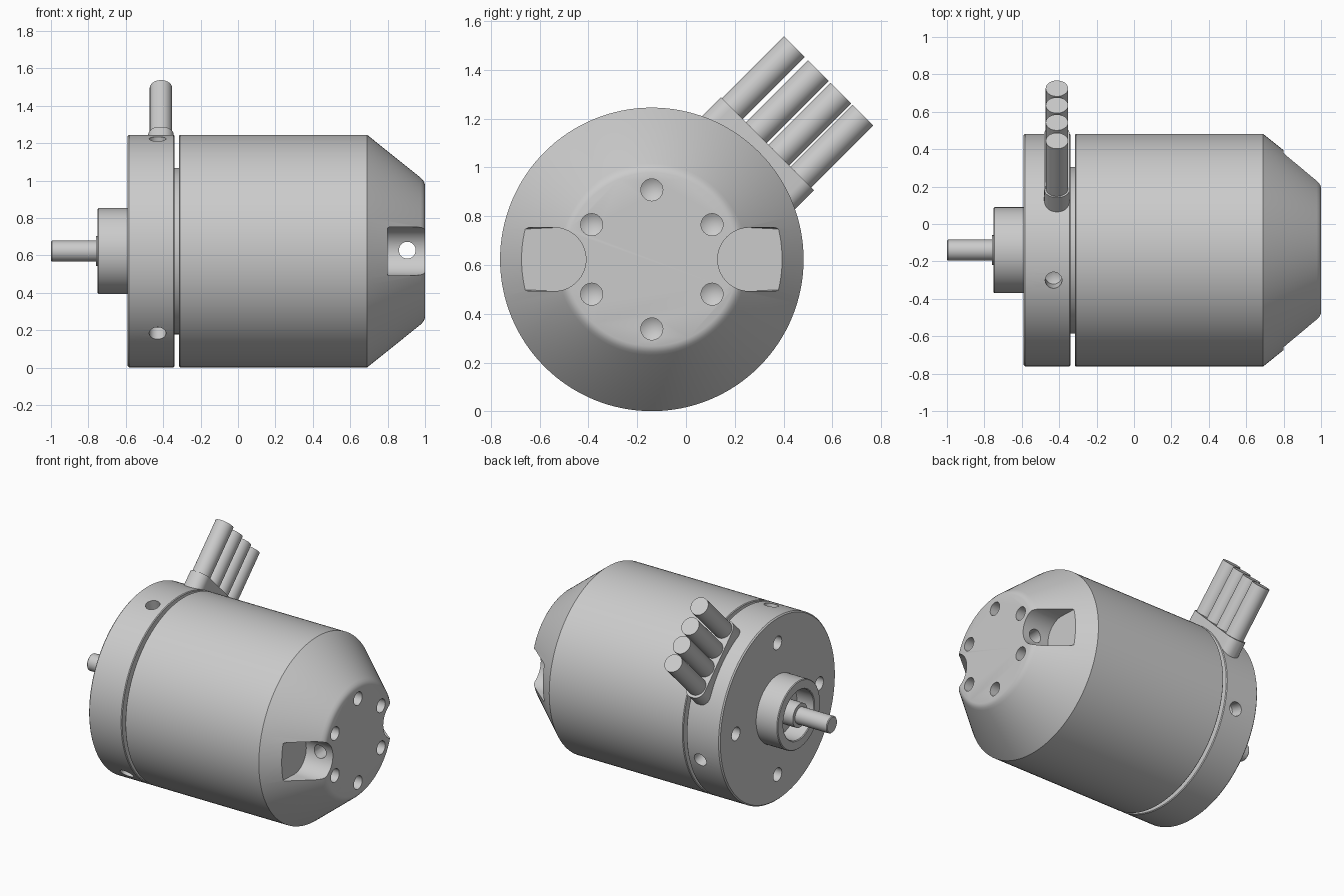
import bpy, bmesh, math
from mathutils import Matrix, Vector

if "Cube" in bpy.data.objects:
    bpy.data.objects.remove(bpy.data.objects["Cube"])

CY, CZ = -0.14, 0.623          # motor axis runs along x through this point
R = 0.622
AXIS = Matrix.Translation((0, CY, CZ))


def lathe(bm, profile, mat=AXIS, seg=128):
    """Revolve (x, radius) points about the local x axis; radius 0 gives a tip."""
    rings = []
    for x, r in profile:
        if r == 0:
            rings.append([bm.verts.new(mat @ Vector((x, 0, 0)))])
        else:
            rings.append([bm.verts.new(mat @ Vector((
                x, r * math.cos(2 * math.pi * i / seg), r * math.sin(2 * math.pi * i / seg))))
                for i in range(seg)])
    for a, b in zip(rings, rings[1:]):
        for i in range(seg):
            j = (i + 1) % seg
            quad = [a[i % len(a)], a[j % len(a)], b[j % len(b)], b[i % len(b)]]
            bm.faces.new(list(dict.fromkeys(quad)))
    for ring in (rings[0], rings[-1]):
        if len(ring) > 1:
            bm.faces.new(ring)


def extrude_outline(bm, pts, vec):
    """Solid prism from a planar outline; returns the start cap."""
    vec = Vector(vec)
    lo = [bm.verts.new(p) for p in pts]
    hi = [bm.verts.new(Vector(p) + vec) for p in pts]
    cap = bm.faces.new(lo)
    bm.faces.new(hi[::-1])
    for i in range(len(pts)):
        j = (i + 1) % len(pts)
        bm.faces.new((lo[i], hi[i], hi[j], lo[j]))
    return cap


def finish(name, bm):
    bmesh.ops.recalc_face_normals(bm, faces=bm.faces)
    me = bpy.data.meshes.new(name)
    bm.to_mesh(me)
    bm.free()
    ob = bpy.data.objects.new(name, me)
    bpy.context.collection.objects.link(ob)
    return ob


def activate(ob):
    bpy.ops.object.select_all(action='DESELECT')
    ob.select_set(True)
    bpy.context.view_layer.objects.active = ob


def smooth(ob):
    activate(ob)
    bpy.ops.object.shade_smooth_by_angle(angle=math.radians(25))


def cut(ob, bm):
    cutter = finish("cutter", bm)
    cutter.hide_render = True
    mod = ob.modifiers.new("cut", 'BOOLEAN')
    mod.operation, mod.solver, mod.object = 'DIFFERENCE', 'EXACT', cutter
    activate(ob)
    bpy.ops.object.modifier_apply(modifier=mod.name)
    bpy.data.objects.remove(cutter)


def drill(bm, pos, direction, depth, r=0.045):
    """Blind hole with a conical bottom, starting just outside the surface."""
    mat = Matrix.Translation(pos) @ Vector(direction).to_track_quat('X', 'Z').to_matrix().to_4x4()
    lathe(bm, [(-0.06, r), (depth, r), (depth + 0.027, 0)], mat, 32)


def polar(x, r, deg):
    a = math.radians(deg)
    return Vector((x, CY + r * math.cos(a), CZ + r * math.sin(a)))


# Rear housing: barrel, tapered end and the narrow neck in the groove
bm = bmesh.new()
lathe(bm, [(-0.345, 0.445), (-0.315, 0.445), (-0.315, 0.617), (-0.31, R), (0.69, R),
           (0.977, 0.392), (0.988, 0.38), (0.995, 0.37), (1.0, 0.355)])
housing = finish("rear_housing", bm)

# Two side pockets with a rounded floor edge
bm = bmesh.new()
for s in (-1, 1):
    pts = [(0.80, CY + s * 0.8, CZ - 0.13)]
    for i in range(33):
        a = -math.pi / 2 + math.pi * i / 32
        pts.append((0.80, CY + s * (0.40 - 0.13 * math.cos(a)), CZ + 0.13 * math.sin(a)))
    pts.append((0.80, CY + s * 0.8, CZ + 0.13))
    cap = extrude_outline(bm, pts, (0.3, 0, 0))
    bmesh.ops.bevel(bm, geom=list(cap.edges), offset=0.018, segments=4,
                    profile=0.5, affect='EDGES')
cut(housing, bm)

# Cross hole between the pockets
bm = bmesh.new()
lathe(bm, [(-0.33, 0.045), (0.33, 0.045)],
      Matrix.Translation((0.905, CY, CZ + 0.005)) @ Matrix.Rotation(math.pi / 2, 4, 'Z'), 32)
cut(housing, bm)

# Six screw holes in the end face
bm = bmesh.new()
for k in range(6):
    drill(bm, polar(1.0, 0.285, 30 + 60 * k), (-1, 0, 0), 0.12)
cut(housing, bm)
smooth(housing)

# Front plate with hollow boss
bm = bmesh.new()
lathe(bm, [(-0.62, 0), (-0.62, 0.165), (-0.745, 0.165), (-0.75, 0.17), (-0.75, 0.225),
           (-0.745, 0.23), (-0.59, 0.23), (-0.59, 0.614), (-0.582, R), (-0.345, R), (-0.34, 0.617),
           (-0.34, 0)])
plate = finish("front_plate", bm)
bm = bmesh.new()
for k in range(4):
    drill(bm, polar(-0.59, 0.447, 90 * k), (1, 0, 0), 0.15)
cut(plate, bm)
bm = bmesh.new()
for deg in (105, 225, 345):
    pos = polar(-0.43, R, deg)
    drill(bm, pos, Vector((-0.43, CY, CZ)) - pos, 0.09)
cut(plate, bm)
smooth(plate)

# Output shaft with collar
bm = bmesh.new()
lathe(bm, [(-1.0, 0.051), (-0.995, 0.056), (-0.76, 0.056), (-0.76, 0.08), (-0.61, 0.08)], seg=48)
smooth(finish("shaft", bm))

# Cable outlet: rounded block set radially at 45 degrees
radial = Vector((0, 1, 1)).normalized()
tangent = Vector((0, -1, 1)).normalized()
centre = Vector((-0.412, CY, CZ))
bm = bmesh.new()
pts = []
for sx, st, start in ((1, 1, 0), (-1, 1, 90), (-1, -1, 180), (1, -1, 270)):
    for i in range(9):
        a = math.radians(start + 90 * i / 8)
        pts.append(centre + radial * 0.5 + Vector((sx * 0.008 + 0.06 * math.cos(a), 0, 0))
                   + tangent * (st * 0.21 + 0.06 * math.sin(a)))
extrude_outline(bm, pts, radial * 0.17)
smooth(finish("cable_outlet", bm))

# Four thick wires
for n, t in enumerate((0.203, 0.064, -0.066, -0.193)):
    bm = bmesh.new()
    mat = Matrix.Translation(centre + tangent * t) @ radial.to_track_quat('X', 'Z').to_matrix().to_4x4()
    lathe(bm, [(0.64, 0.06), (1.03, 0.06)], mat, 48)
    smooth(finish(f"wire_{n + 1}", bm))
